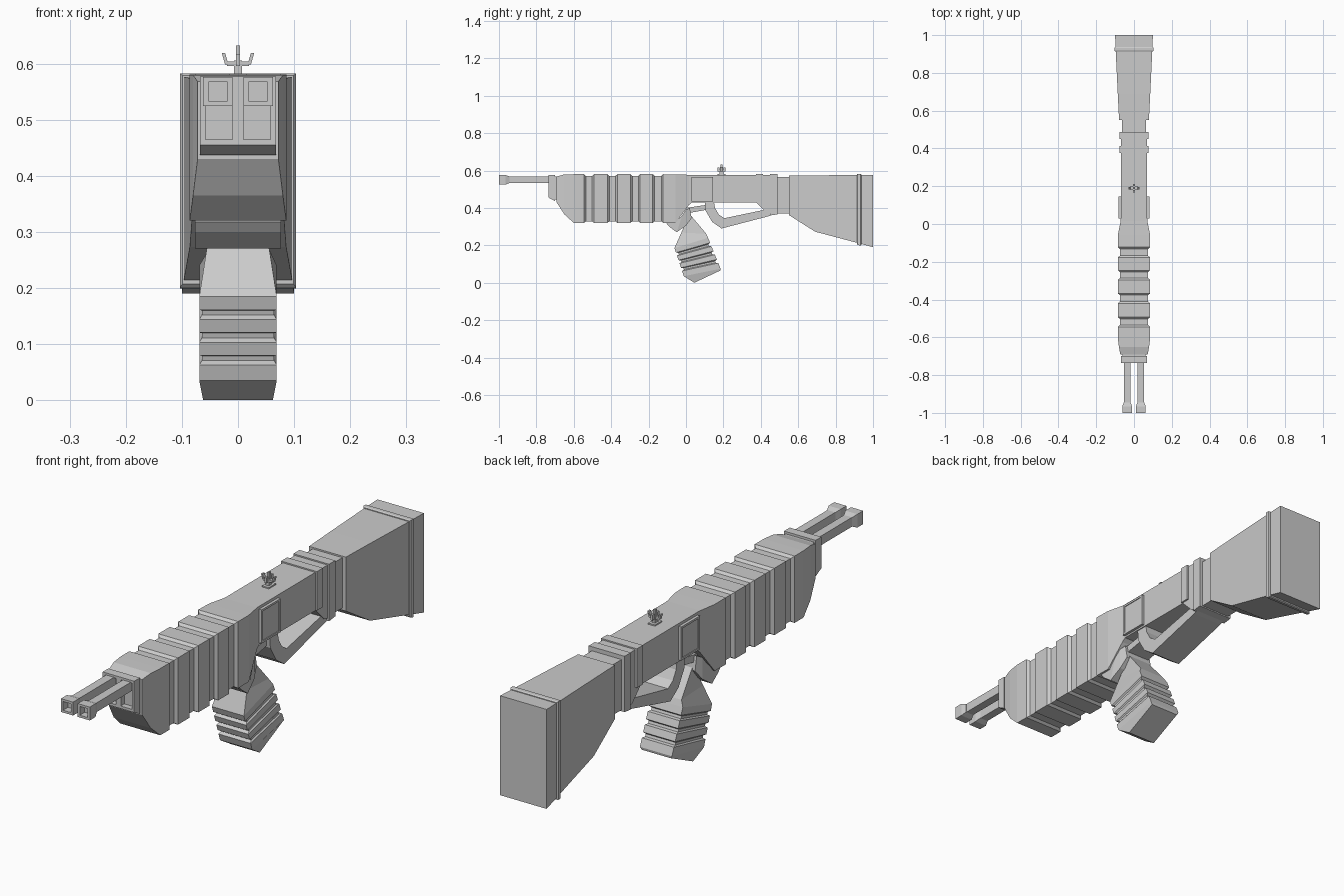
import bpy, bmesh
from mathutils import Vector


def loft(name, sections, xc=0.0, recess=None):
    """Join rectangles; section = (lower/front (y,z), upper/back (y,z), half width).
    recess = (face direction, inset, depth) sinks the face pointing that way."""
    bm = bmesh.new()
    rings = []
    for (a, b, w) in sections:
        rings.append([bm.verts.new((xc + s * w, p[0], p[1]))
                      for s, p in ((-1, a), (1, a), (1, b), (-1, b))])
    for r, q in zip(rings, rings[1:]):
        for i in range(4):
            j = (i + 1) % 4
            bm.faces.new((r[i], r[j], q[j], q[i]))
    bm.faces.new(rings[0])
    bm.faces.new(rings[-1])
    bmesh.ops.recalc_face_normals(bm, faces=bm.faces)
    bm.normal_update()
    if recess:
        d, inset, depth = recess
        face = max(bm.faces, key=lambda f: f.normal.dot(Vector(d)) * 10
                   + f.calc_center_median().dot(Vector(d)))
        bmesh.ops.inset_region(bm, faces=[face], thickness=inset, use_even_offset=True)
        move = Vector(d) * -depth
        ring = bmesh.ops.extrude_face_region(bm, geom=[face])
        bmesh.ops.translate(bm, vec=move,
                            verts=[v for v in ring["geom"] if isinstance(v, bmesh.types.BMVert)])
        if face.is_valid:
            bm.faces.remove(face)
    me = bpy.data.meshes.new(name)
    bm.to_mesh(me)
    bm.free()
    ob = bpy.data.objects.new(name, me)
    bpy.context.collection.objects.link(ob)
    return ob


def along_y(name, rows, **kw):
    """Loft along y from rows of (y, bottom z, top z, half width)."""
    return loft(name, [((y, lo), (y, hi), w) for y, lo, hi, w in rows], **kw)


# twin barrels, muzzles and front plate halves
for side, s in (("left", -1), ("right", 1)):
    along_y("barrel_" + side, [(-0.96, 0.533, 0.569, 0.017), (-0.70, 0.533, 0.569, 0.017)], xc=s * 0.036)
    along_y("muzzle_" + side, [(-1.0, 0.524, 0.576, 0.026), (-0.965, 0.524, 0.576, 0.026),
                               (-0.945, 0.533, 0.569, 0.018)],
            xc=s * 0.036, recess=((0, -1, 0), 0.009, 0.03))
    along_y("front_plate_" + side, [(-0.735, 0.455, 0.577, 0.034), (-0.70, 0.437, 0.577, 0.034)],
            xc=s * 0.034, recess=((0, -1, 0), 0.010, 0.022))
along_y("plate_neck", [(-0.71, 0.445, 0.568, 0.061), (-0.68, 0.445, 0.568, 0.061)])

# ribbed handguard flowing into the receiver
rows = [(-0.692, 0.43, 0.568, 0.072), (-0.65, 0.365, 0.579, 0.080), (-0.60, 0.32, 0.58, 0.086)]
for y0, y1 in ((-0.545, -0.492), (-0.42, -0.367), (-0.297, -0.245), (-0.178, -0.122)):
    rows += [(y0, 0.32, 0.58, 0.086), (y0 + 0.01, 0.328, 0.571, 0.075),
             (y1 - 0.01, 0.328, 0.571, 0.075), (y1, 0.32, 0.58, 0.086)]
rows += [(-0.055, 0.32, 0.579, 0.085), (0.015, 0.415, 0.577, 0.071), (0.03, 0.428, 0.577, 0.07),
         (0.40, 0.428, 0.577, 0.07)]
along_y("handguard_and_receiver", rows)

# raised side panels
for side, s in (("left", -1), ("right", 1)):
    along_y("side_panel_" + side, [(0.03, 0.435, 0.566, 0.008), (0.145, 0.435, 0.566, 0.008)],
            xc=s * 0.073, recess=((s, 0, 0), 0.008, 0.003))

# receiver rear, bands and stock neck
loft("receiver_rear", [((0.375, 0.43), (0.375, 0.577), 0.07), ((0.43, 0.375), (0.40, 0.577), 0.07),
                       ((0.47, 0.365), (0.47, 0.577), 0.07)])
along_y("front_band", [(0.375, 0.43, 0.582, 0.077), (0.412, 0.43, 0.582, 0.077)])
along_y("rear_band", [(0.45, 0.36, 0.582, 0.077), (0.488, 0.365, 0.582, 0.077)])
along_y("stock_neck", [(0.48, 0.37, 0.566, 0.064), (0.56, 0.37, 0.566, 0.064)])

# stock and butt ring
along_y("stock", [(0.55, 0.362, 0.572, 0.079), (0.69, 0.273, 0.574, 0.086),
                  (0.92, 0.212, 0.576, 0.097), (1.0, 0.19, 0.577, 0.100)])
along_y("butt_ring", [(0.913, 0.207, 0.579, 0.099), (0.918, 0.202, 0.582, 0.103),
                      (0.932, 0.199, 0.582, 0.103), (0.937, 0.202, 0.579, 0.099)])

# open strut under the receiver
loft("lower_strut", [((0.10, 0.43), (0.15, 0.43), 0.066), ((0.105, 0.385), (0.155, 0.40), 0.066),
                     ((0.14, 0.325), (0.175, 0.365), 0.066), ((0.19, 0.29), (0.205, 0.345), 0.066),
                     ((0.44, 0.355), (0.42, 0.39), 0.066), ((0.47, 0.365), (0.45, 0.42), 0.066)])

# grip mount and trigger bar
loft("grip_mount", [((-0.105, 0.318), (-0.06, 0.335), 0.077), ((-0.09, 0.30), (-0.045, 0.335), 0.077),
                    ((-0.05, 0.27), (-0.02, 0.36), 0.077), ((0.0, 0.305), (0.0, 0.39), 0.07),
                    ((0.03, 0.345), (0.02, 0.40), 0.06)])
loft("trigger_bar", [((0.0, 0.37), (0.0, 0.40), 0.05), ((0.11, 0.39), (0.10, 0.415), 0.05),
                     ((0.14, 0.405), (0.14, 0.43), 0.05)])

# ribbed tilted grip
front0, front1 = Vector((-0.062, 0.185)), Vector((-0.012, 0.035))
back0, back1 = Vector((0.118, 0.24)), Vector((0.185, 0.075))
across = (back0 - front0).normalized()


def grip_section(u, inset):
    return (front0.lerp(front1, u) + across * inset, back0.lerp(back1, u) - across * inset, 0.069 - inset * 0.4)


sections = [((-0.005, 0.315), (0.03, 0.355), 0.048), ((-0.025, 0.268), (0.108, 0.262), 0.056),
            grip_section(0, 0)]
for g in (0.16, 0.43, 0.70):
    sections += [grip_section(g, 0), grip_section(g + 0.03, 0.012),
                 grip_section(g + 0.085, 0.012), grip_section(g + 0.115, 0)]
sections += [grip_section(1, 0), ((0.045, 0.0), (0.183, 0.065), 0.062)]
loft("grip", sections)

# small sight: stem, two flared side prongs, two posts
along_y("sight_base", [(0.168, 0.57, 0.582, 0.015), (0.212, 0.57, 0.582, 0.015)])
along_y("sight_stem", [(0.18, 0.575, 0.605, 0.007), (0.20, 0.575, 0.605, 0.007)])
along_y("sight_crossbar", [(0.182, 0.596, 0.604, 0.020), (0.198, 0.596, 0.604, 0.020)])
for side, s in (("left", -1), ("right", 1)):
    prong = along_y("sight_prong_" + side, [(0.183, 0.598, 0.619, 0.003), (0.197, 0.598, 0.619, 0.003)],
                    xc=s * 0.020)
    for v in prong.data.vertices:
        if v.co.z > 0.61:
            v.co.x += s * 0.006
along_y("sight_post", [(0.184, 0.60, 0.632, 0.004), (0.196, 0.60, 0.632, 0.004)])
for end, s in (("front", -1), ("back", 1)):
    y = 0.19 + s * 0.016
    along_y("sight_post_" + end, [(y - 0.006, 0.596, 0.617, 0.004), (y + 0.006, 0.596, 0.617, 0.004)])
